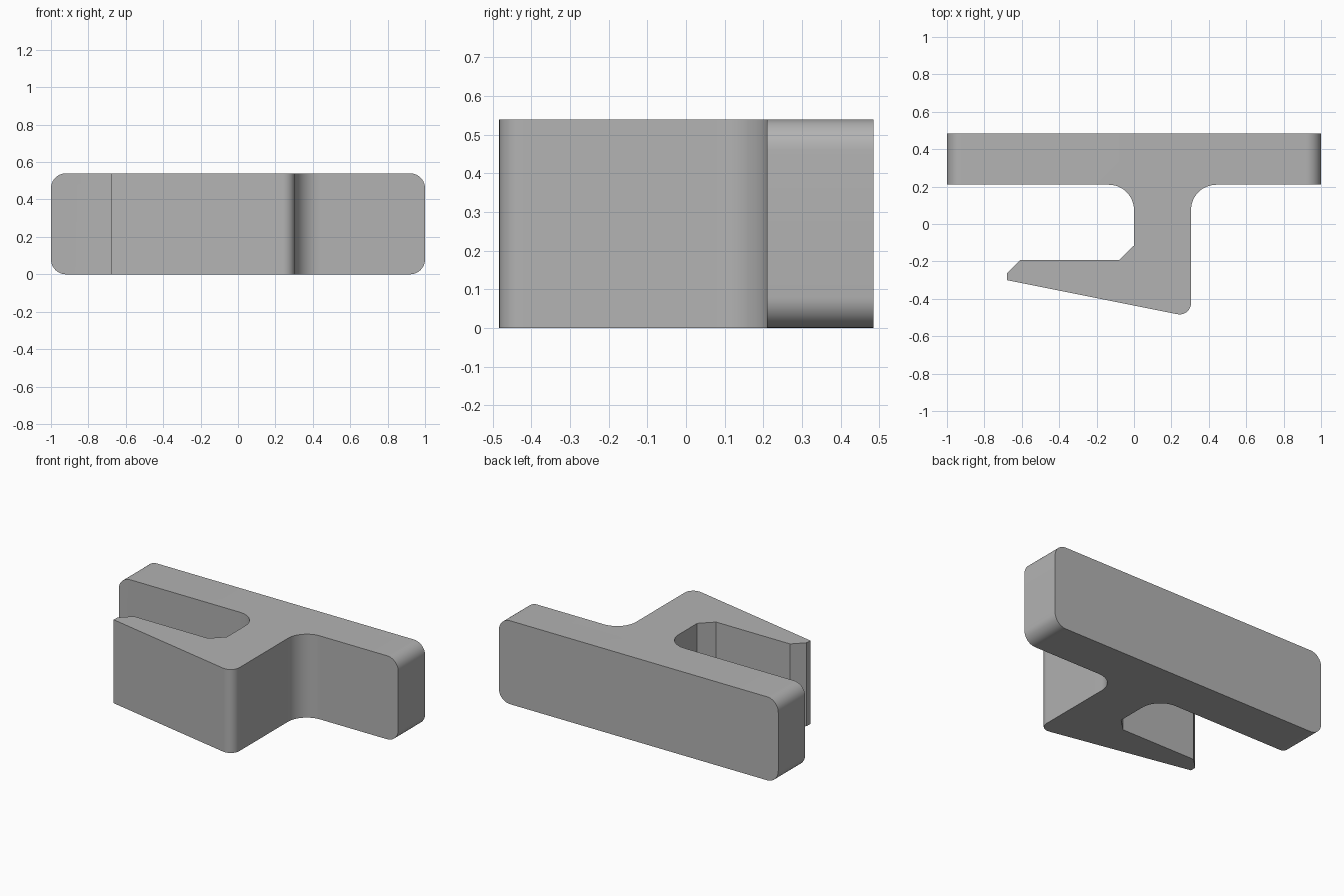
import bpy
import bmesh

cube = bpy.data.objects.get("Cube")
if cube:
    bpy.data.objects.remove(cube, do_unlink=True)

HEIGHT = 0.54
BACK, PLATE_FRONT = 0.485, 0.21
STEM_LEFT, STEM_RIGHT = 0.0, 0.305

# Plan outline: back plate, stem and tapered hook arm
outline = [
    (-1, BACK), (-1, PLATE_FRONT),
    (STEM_LEFT, PLATE_FRONT), (STEM_LEFT, -0.115), (-0.08, -0.193),
    (-0.61, -0.193), (-0.68, -0.263), (-0.68, -0.3),
    (STEM_RIGHT, -0.497), (STEM_RIGHT, PLATE_FRONT),
    (1, PLATE_FRONT), (1, BACK),
]

bm = bmesh.new()
base = bm.faces.new([bm.verts.new((x, y, 0)) for x, y in outline])
top = bmesh.ops.extrude_face_region(bm, geom=[base])["geom"]
bmesh.ops.translate(bm, vec=(0, 0, HEIGHT),
                    verts=[v for v in top if isinstance(v, bmesh.types.BMVert)])
bmesh.ops.recalc_face_normals(bm, faces=bm.faces)


def round_edges(rule, size, segments):
    """Round every edge whose direction and midpoint satisfy the rule."""
    edges = []
    for e in bm.edges:
        a, b = e.verts
        if rule((b.co - a.co).normalized(), (a.co + b.co) / 2):
            edges.append(e)
    bmesh.ops.bevel(bm, geom=edges, offset=size, offset_type='OFFSET',
                    segments=segments, profile=0.5, affect='EDGES')


# Fillets where the stem meets the plate
round_edges(lambda d, m: abs(d.z) > 0.9 and abs(m.y - PLATE_FRONT) < 0.001
            and abs(m.x) < 0.5, 0.135, 12)
# Rounded heel of the hook
round_edges(lambda d, m: abs(d.z) > 0.9 and m.y < -0.45, 0.077, 10)
# Rounded corners at both ends of the plate
round_edges(lambda d, m: abs(d.y) > 0.9 and abs(m.x) > 0.99, 0.08, 10)

mesh = bpy.data.meshes.new("hook_bracket")
bm.to_mesh(mesh)
bm.free()
bracket = bpy.data.objects.new("hook_bracket", mesh)
bpy.context.collection.objects.link(bracket)

# Plain grey finish
grey = bpy.data.materials.new("plain grey")
grey.use_nodes = True
colour = (0.45, 0.45, 0.45, 1)
grey.diffuse_color = colour
grey.node_tree.nodes["Principled BSDF"].inputs["Base Color"].default_value = colour
mesh.materials.append(grey)

bpy.ops.object.select_all(action='DESELECT')
bracket.select_set(True)
bpy.context.view_layer.objects.active = bracket
bpy.ops.object.shade_smooth_by_angle(angle=0.52)
